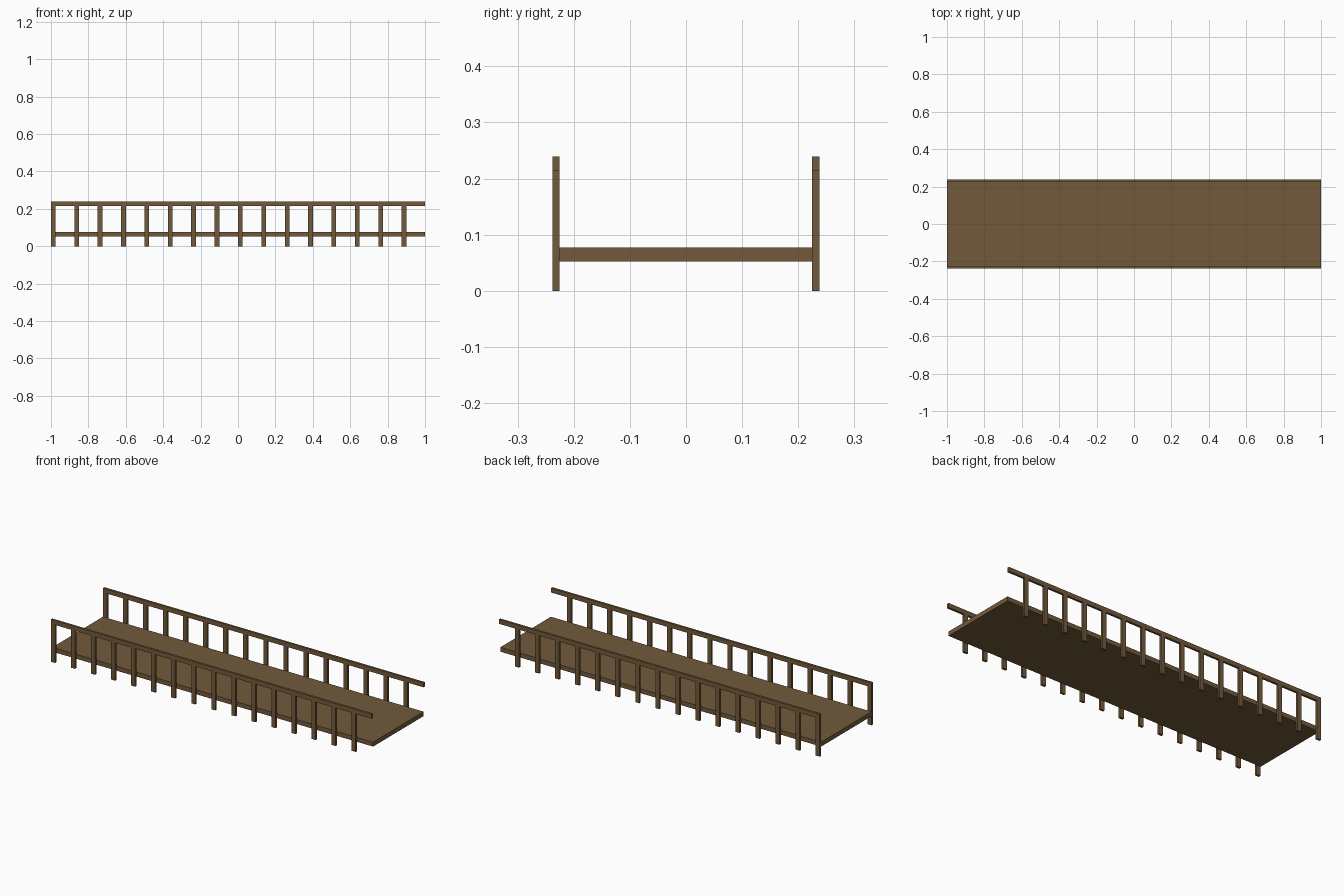
import bpy

if "Cube" in bpy.data.objects:
    bpy.data.objects.remove(bpy.data.objects["Cube"], do_unlink=True)

# Single wood colour
WOOD = (0.17, 0.102, 0.043, 1.0)
wood = bpy.data.materials.new("brown_wood")
wood.use_nodes = True
wood.diffuse_color = WOOD
bsdf = next(n for n in wood.node_tree.nodes if n.type == "BSDF_PRINCIPLED")
bsdf.inputs["Base Color"].default_value = WOOD

# Main dimensions
LENGTH = 2.0
BEAM = 0.025
INNER, OUTER = 0.225, 0.2375
DECK_BOTTOM = 0.052
RAIL_BOTTOM, RAIL_TOP = 0.214, 0.239
POSTS = 16
SPACING = LENGTH / POSTS


def box(name, low, high):
    """Add a wooden box spanning two opposite corners."""
    centre = [(a + b) / 2 for a, b in zip(low, high)]
    bpy.ops.mesh.primitive_cube_add(size=1, location=centre)
    obj = bpy.context.object
    obj.name = name
    obj.scale = [b - a for a, b in zip(low, high)]
    bpy.ops.object.transform_apply(location=False, rotation=False, scale=True)
    obj.data.materials.append(wood)
    return obj


# Walkway deck
half = LENGTH / 2
box("deck", (-half, -INNER, DECK_BOTTOM), (half, INNER, DECK_BOTTOM + BEAM))

# Handrail and its row of posts on each side
for side, y0, y1 in (("front", -OUTER, -INNER), ("back", INNER, OUTER)):
    box(f"{side}_handrail", (-half, y0, RAIL_BOTTOM), (half, y1, RAIL_TOP))
    posts = box(f"{side}_posts", (-half, y0, 0), (-half + BEAM, y1, RAIL_BOTTOM))
    row = posts.modifiers.new("post_row", "ARRAY")
    row.count = POSTS
    row.use_relative_offset = False
    row.use_constant_offset = True
    row.constant_offset_displace = (SPACING, 0, 0)
